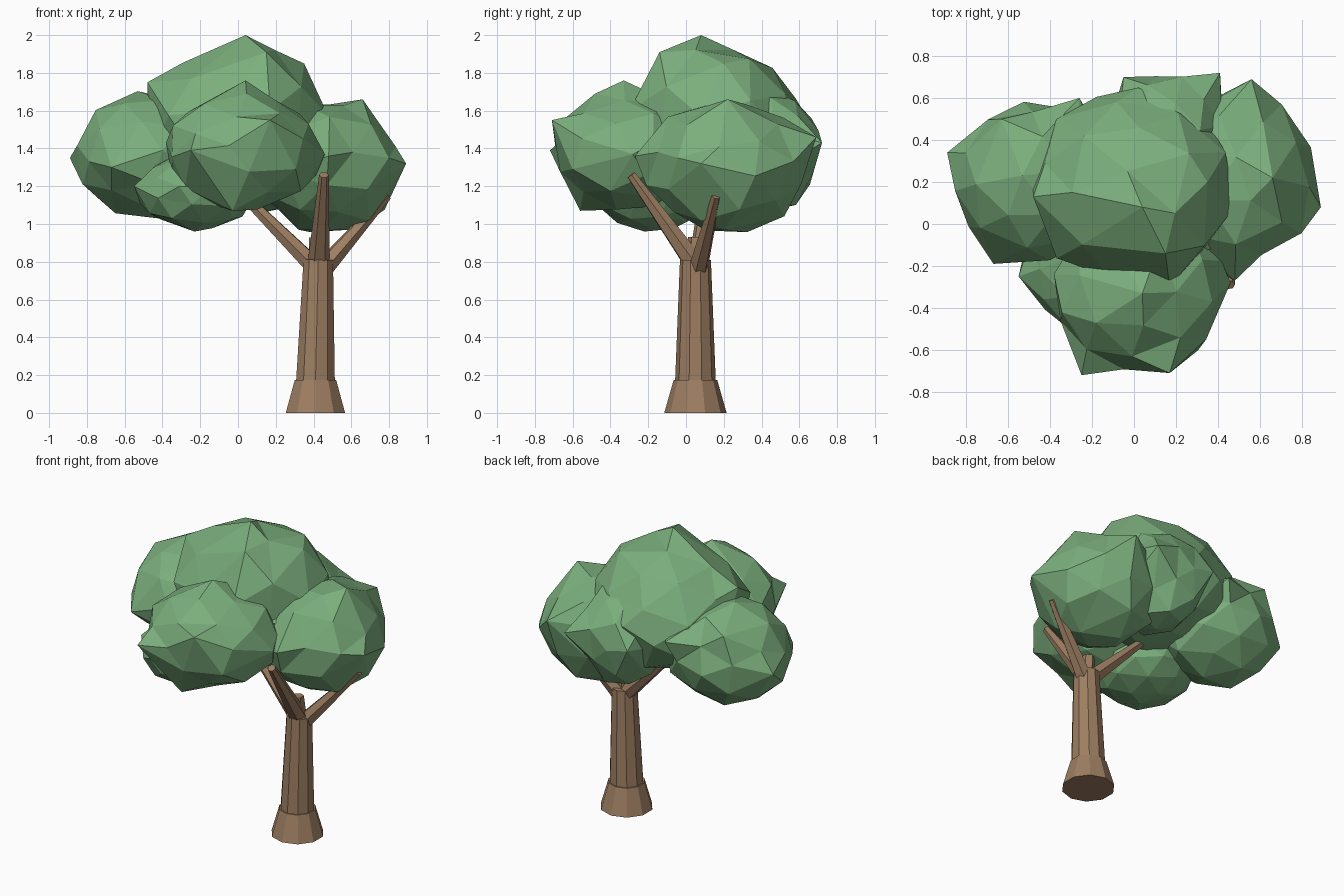
import bpy, bmesh, random
from mathutils import Vector, Euler

if "Cube" in bpy.data.objects:
    bpy.data.objects.remove(bpy.data.objects["Cube"])


def material(name, rgb):
    m = bpy.data.materials.new(name)
    m.diffuse_color = (*rgb, 1)
    m.use_nodes = True
    m.node_tree.nodes["Principled BSDF"].inputs["Base Color"].default_value = m.diffuse_color
    return m


BARK = material("bark", (0.34, 0.21, 0.122))
LEAF = material("leaves", (0.20, 0.43, 0.205))


def add_object(name, bm, mat):
    mesh = bpy.data.meshes.new(name)
    bm.to_mesh(mesh)
    bm.free()
    mesh.materials.append(mat)
    obj = bpy.data.objects.new(name, mesh)
    bpy.context.collection.objects.link(obj)
    return obj


def taper(name, start, end, r1, r2, sides):
    """Flat-sided tapered limb between two points."""
    a, b = Vector(start), Vector(end)
    bm = bmesh.new()
    bmesh.ops.create_cone(bm, cap_ends=True, segments=sides, radius1=r1,
                          radius2=r2, depth=(b - a).length)
    obj = add_object(name, bm, BARK)
    obj.location = (a + b) / 2
    obj.rotation_mode = 'QUATERNION'
    obj.rotation_quaternion = (b - a).to_track_quat('Z', 'X')


def leaf_clump(name, lo, hi, seed, corners):
    """Jittered low-poly ball fitted to a box, with a few corners pulled out."""
    rng = random.Random(seed)
    bm = bmesh.new()
    bmesh.ops.create_icosphere(bm, subdivisions=2, radius=1)
    turn = Euler([rng.uniform(0, 6.28) for _ in range(3)]).to_matrix()
    for v in bm.verts:
        v.co = turn @ v.co * rng.uniform(0.93, 1.04)
    lo, hi = Vector(lo), Vector(hi)
    for i in range(3):
        vals = [v.co[i] for v in bm.verts]
        low, span = min(vals), max(vals) - min(vals)
        for v in bm.verts:
            t = 0.01 + 0.98 * (v.co[i] - low) / span
            v.co[i] = lo[i] + t * (hi[i] - lo[i])
    centre = (lo + hi) / 2
    free = list(bm.verts)
    for c in map(Vector, corners):
        v = min(free, key=lambda v: (v.co - centre).angle(c - centre))
        v.co = c
        free.remove(v)
    add_object(name, bm, LEAF)


# Trunk with flared foot and short leader
taper("root_flare", (0.41, 0.05, 0), (0.41, 0.05, 0.175), 0.165, 0.115, 10)
taper("trunk", (0.41, 0.05, 0.16), (0.425, 0.05, 0.81), 0.108, 0.082, 10)
taper("leader", (0.42, 0.05, 0.78), (0.41, 0.05, 0.93), 0.05, 0.04, 6)

# Branches reaching into the leaves
taper("front_branch", (0.425, 0.06, 0.77), (0.455, -0.29, 1.26), 0.06, 0.026, 6)
taper("right_branch", (0.44, 0.06, 0.75), (0.79, 0.16, 1.15), 0.055, 0.025, 6)
taper("left_branch", (0.43, 0.06, 0.75), (0.02, 0.10, 1.16), 0.055, 0.028, 6)

# Leaf clumps
leaf_clump("top_leaves", (-0.49, -0.28, 1.12), (0.49, 0.63, 1.93), 21,
           [(0.04, 0.08, 2.0), (-0.48, 0.13, 1.75), (0.15, -0.14, 1.91),
            (0.02, 0.65, 1.55), (0.53, -0.07, 1.45), (0.17, -0.3, 1.6),
            (0.35, 0.2, 1.85)])
leaf_clump("front_leaves", (-0.39, -0.70, 1.07), (0.45, 0.08, 1.71), 22,
           [(0.04, -0.33, 1.76), (-0.25, -0.72, 1.39), (0.17, -0.71, 1.55),
            (0.46, -0.28, 1.37), (-0.03, -0.56, 1.07)])
leaf_clump("left_leaves", (-0.86, -0.18, 1.02), (-0.05, 0.59, 1.71), 23,
           [(-0.89, 0.34, 1.35), (-0.26, 0.60, 1.5), (-0.67, -0.19, 1.3),
            (-0.63, 0.50, 1.60)])
leaf_clump("right_leaves", (0.09, -0.22, 0.95), (0.85, 0.65, 1.64), 24,
           [(0.66, 0.22, 1.66), (0.89, 0.08, 1.32), (0.56, 0.69, 1.46),
            (0.48, -0.27, 1.36), (0.32, 0.2, 0.97), (0.6, 0.2, 0.97)])
leaf_clump("low_leaves", (-0.54, -0.49, 0.97), (0.10, 0.13, 1.38), 25,
           [(-0.55, -0.25, 1.2), (-0.31, -0.50, 1.2), (-0.23, -0.22, 0.96)])
leaf_clump("back_leaves", (-0.12, 0.12, 1.06), (0.43, 0.71, 1.74), 26,
           [(0.41, 0.72, 1.43), (-0.05, 0.70, 1.42)])
